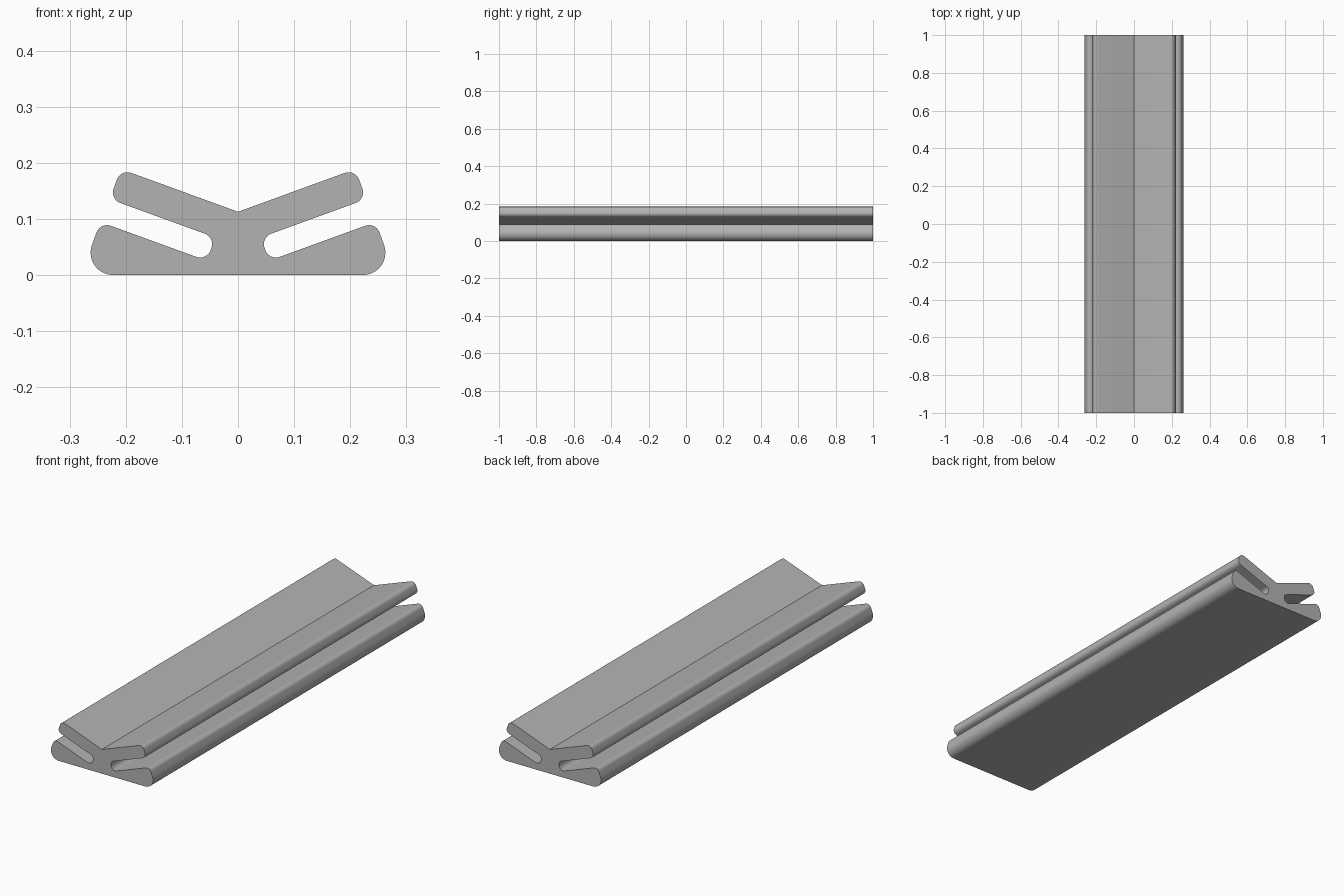
import bpy, bmesh, math
from mathutils import Vector

cube = bpy.data.objects.get("Cube")
if cube:
    bpy.data.objects.remove(cube, do_unlink=True)

TILT = math.radians(20)   # slope of arms and slots
HALF_LENGTH = 1.0
ALONG = Vector((math.cos(TILT), math.sin(TILT)))
ACROSS = Vector((-math.sin(TILT), math.cos(TILT)))


def tilted(s, t):
    """Point s along and t across the tilted arm direction."""
    return ALONG * s + ACROSS * t


def fillet(prev, corner, nxt, radius, steps=10):
    """Arc of the given radius replacing a sharp profile corner."""
    a, b = (prev - corner).normalized(), (nxt - corner).normalized()
    half = a.angle(b) / 2
    centre = corner + (a + b).normalized() * (radius / math.sin(half))
    start = corner + a * (radius / math.tan(half)) - centre
    end = corner + b * (radius / math.tan(half)) - centre
    sweep = math.atan2(start.x * end.y - start.y * end.x, start.dot(end))
    points = []
    for i in range(steps + 1):
        c, s = math.cos(sweep * i / steps), math.sin(sweep * i / steps)
        points.append(centre + Vector((start.x * c - start.y * s, start.x * s + start.y * c)))
    return points


# Sharp corners of the +x half, from bottom centre up to the valley, with radii
END_LOW, END_HIGH, SLOT_END = 0.263, 0.261, 0.061
SLOT_LOW, SLOT_HIGH, ARM_TOP = 0.005, 0.049, 0.106
corners = [
    (Vector((0, 0)), 0),
    (Vector((END_LOW / math.cos(TILT), 0)), 0.04),
    (tilted(END_LOW, SLOT_LOW), 0.02),
    (tilted(SLOT_END, SLOT_LOW), 0.02),
    (tilted(SLOT_END, SLOT_HIGH), 0.02),
    (tilted(END_HIGH, SLOT_HIGH), 0.02),
    (tilted(END_HIGH, ARM_TOP), 0.02),
    (Vector((0, ARM_TOP / math.cos(TILT))), 0),
]
half_profile = []
for i, (point, radius) in enumerate(corners):
    if radius:
        half_profile += fillet(corners[i - 1][0], point, corners[i + 1][0], radius)
    else:
        half_profile.append(point)

# Mirror the half profile into a closed outline (the centre points are shared)
outline = half_profile + [Vector((-p.x, p.y)) for p in reversed(half_profile[1:-1])]

# Extrude the outline along y
bm = bmesh.new()
front = bm.faces.new([bm.verts.new((p.x, -HALF_LENGTH, p.y)) for p in outline])
extruded = bmesh.ops.extrude_face_region(bm, geom=[front], use_keep_orig=True)
bmesh.ops.translate(bm, vec=(0, 2 * HALF_LENGTH, 0),
                    verts=[g for g in extruded["geom"] if isinstance(g, bmesh.types.BMVert)])
bmesh.ops.recalc_face_normals(bm, faces=bm.faces)
mesh = bpy.data.meshes.new("slotted_rail")
bm.to_mesh(mesh)
bm.free()
rail = bpy.data.objects.new("slotted_rail", mesh)
bpy.context.collection.objects.link(rail)

# Plain grey material
grey = bpy.data.materials.new("plain_grey")
grey.use_nodes = True
colour = (0.45, 0.45, 0.45, 1)
grey.diffuse_color = colour
grey.node_tree.nodes["Principled BSDF"].inputs["Base Color"].default_value = colour
mesh.materials.append(grey)

# Smooth fillets, crisp ends and valley
bpy.ops.object.select_all(action="DESELECT")
rail.select_set(True)
bpy.context.view_layer.objects.active = rail
bpy.ops.object.shade_smooth_by_angle(angle=math.radians(30))
